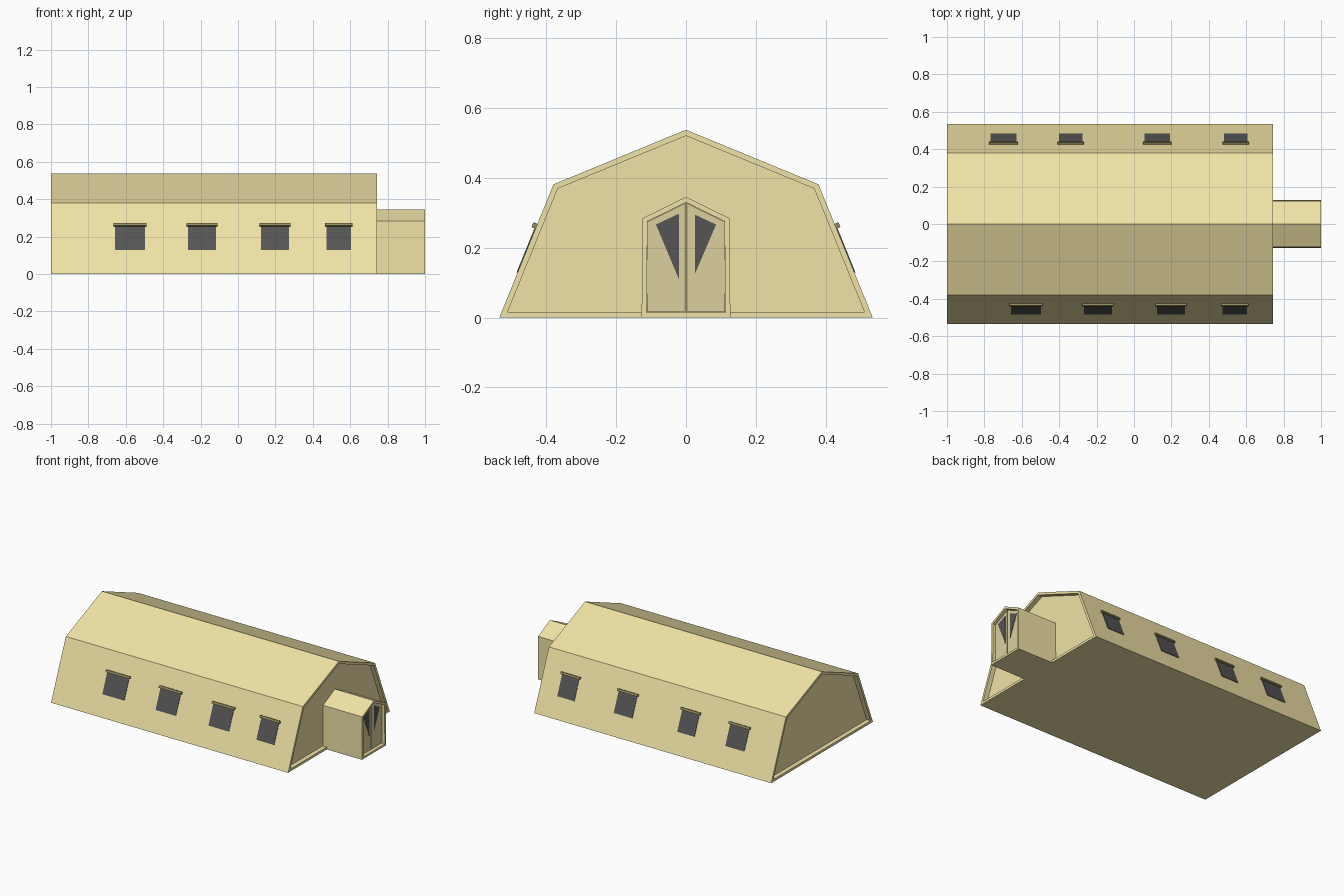
import bpy, bmesh, math
from mathutils import Vector

if "Cube" in bpy.data.objects:
    bpy.data.objects.remove(bpy.data.objects["Cube"])


def material(name, rgb):
    m = bpy.data.materials.new(name)
    m.diffuse_color = (*rgb, 1)
    m.use_nodes = True
    m.node_tree.nodes["Principled BSDF"].inputs["Base Color"].default_value = m.diffuse_color
    return m


CANVAS = material("canvas", (0.87, 0.76, 0.38))
DOOR = material("door_canvas", (0.72, 0.63, 0.34))
GLASS = material("dark_mesh", (0.09, 0.09, 0.09))
TRIM = material("olive_trim", (0.30, 0.26, 0.11))


def finish(name, bm, mat):
    bmesh.ops.recalc_face_normals(bm, faces=bm.faces[:])
    me = bpy.data.meshes.new(name)
    bm.to_mesh(me)
    bm.free()
    me.materials.append(mat)
    ob = bpy.data.objects.new(name, me)
    bpy.context.collection.objects.link(ob)
    return ob


def prism(points, shift):
    """Extrude a flat outline; returns the bmesh and its end cap."""
    bm = bmesh.new()
    base = bm.faces.new([bm.verts.new(p) for p in points])
    ext = bmesh.ops.extrude_face_region(bm, geom=[base], use_keep_orig=True)["geom"]
    bmesh.ops.translate(bm, vec=shift, verts=[v for v in ext if isinstance(v, bmesh.types.BMVert)])
    cap = next(f for f in ext if isinstance(f, bmesh.types.BMFace))
    bmesh.ops.recalc_face_normals(bm, faces=bm.faces[:])
    return bm, base, cap


def recess(bm, face, rim, depth):
    """Leave a rim around an end face and sink the middle."""
    bmesh.ops.inset_individual(bm, faces=[face], thickness=rim, use_even_offset=True)
    n = face.normal.copy()
    ext = bmesh.ops.extrude_face_region(bm, geom=[face])["geom"]
    bmesh.ops.translate(bm, vec=-n * depth, verts=[v for v in ext if isinstance(v, bmesh.types.BMVert)])
    if face.is_valid:
        bmesh.ops.delete(bm, geom=[face], context='FACES_ONLY')


def section(half, x):
    return [(x, y, z) for y, z in half] + [(x, -y, z) for y, z in reversed(half) if y > 0]


# Main tent with a sunken gable at each end
bm, back, front = prism(section([(0, 0.537), (0.379, 0.381), (0.534, 0)], -1), (1.742, 0, 0))
for f in (back, front):
    recess(bm, f, 0.016, 0.03)
finish("tent_body", bm, CANVAS)

# Entrance porch with a sunken doorway
bm, back, front = prism(section([(0, 0.345), (0.124, 0.284), (0.127, 0)], 0.705), (0.295, 0, 0))
recess(bm, front, 0.014, 0.025)
finish("porch", bm, CANVAS)

# Door leaves, each with a triangular window, and the gap between them
for side, tri in ((-1, [(-0.086, 0.266), (-0.02, 0.297), (-0.02, 0.109)]),
                  (1, [(0.026, 0.294), (0.086, 0.266), (0.026, 0.126)])):
    label = "left" if side < 0 else "right"
    leaf = [(0.004, 0.016), (0.112, 0.016), (0.110, 0.274), (0.004, 0.326)]
    bm, *_ = prism([(0.97, side * y, z) for y, z in leaf], (0.010, 0, 0))
    finish("door_" + label, bm, DOOR)
    bm, *_ = prism([(0.978, y, z) for y, z in tri], (0.004, 0, 0))
    finish("door_window_" + label, bm, GLASS)
bm, *_ = prism([(0.974, y, z) for y, z in ((-0.004, 0.016), (0.004, 0.016), (0.004, 0.327), (-0.004, 0.327))],
               (0.002, 0, 0))
finish("door_gap", bm, TRIM)


def wall_slab(name, side, x0, x1, z0, z1, thick, mat):
    """Slab lying on the sloping side wall."""
    wall_y = lambda z: 0.534 - 0.155 * z / 0.381
    out = Vector((0, 0.381 * side, 0.155)).normalized() * thick
    pts = [Vector((x, side * wall_y(z), z)) - out for x, z in ((x0, z0), (x1, z0), (x1, z1), (x0, z1))]
    bm, *_ = prism(pts, out * 2)
    finish(name, bm, mat)


# Side windows with a rolled flap above each
rows = {-1: [(-0.658, -0.497), (-0.267, -0.118), (0.122, 0.272), (0.474, 0.604)],
        1: [(-0.767, -0.628), (-0.401, -0.275), (0.056, 0.192), (0.482, 0.607)]}
for side, spans in rows.items():
    for i, (x0, x1) in enumerate(spans, 1):
        tag = ("front_" if side < 0 else "back_") + str(i)
        wall_slab("window_" + tag, side, x0, x1, 0.128, 0.257, 0.003, GLASS)
        wall_slab("flap_" + tag, side, x0 - 0.008, x1 + 0.008, 0.254, 0.268, 0.012, TRIM)
